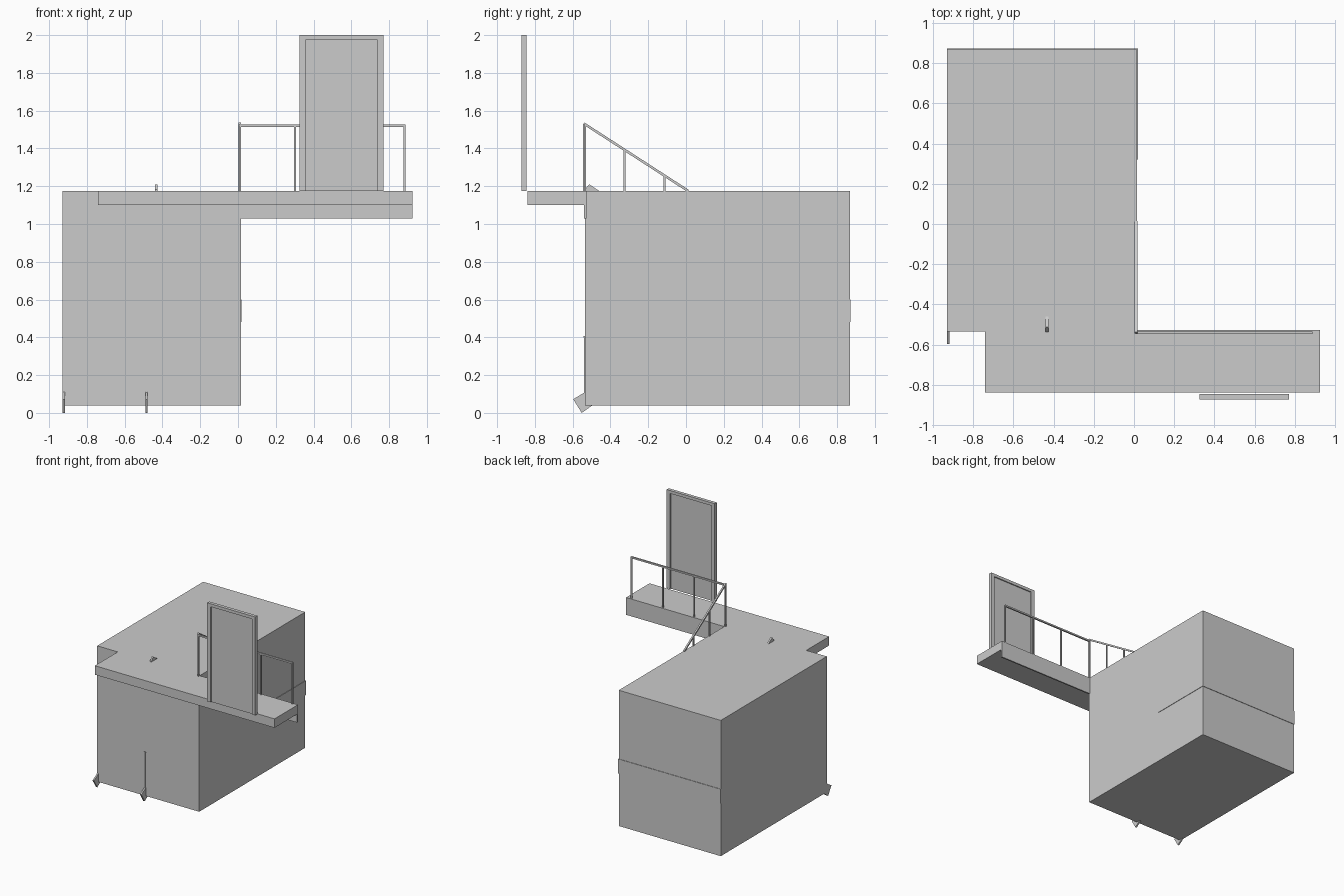
import bpy, bmesh
from mathutils import Vector

if "Cube" in bpy.data.objects:
    bpy.data.objects.remove(bpy.data.objects["Cube"])


def mesh_object(name, bm):
    bmesh.ops.recalc_face_normals(bm, faces=bm.faces)
    me = bpy.data.meshes.new(name)
    bm.to_mesh(me)
    bm.free()
    ob = bpy.data.objects.new(name, me)
    bpy.context.collection.objects.link(ob)
    return ob


def prism(name, profile, start, depth):
    """Extrude a closed profile of 3D points along depth."""
    bm = bmesh.new()
    face = bm.faces.new([bm.verts.new(Vector(p) + Vector(start)) for p in profile])
    new = bmesh.ops.extrude_face_region(bm, geom=[face])["geom"]
    bmesh.ops.translate(bm, vec=depth,
                        verts=[v for v in new if isinstance(v, bmesh.types.BMVert)])
    return mesh_object(name, bm)


def box(name, x, y, z):
    pts = [(x[0], y[0], 0), (x[1], y[0], 0), (x[1], y[1], 0), (x[0], y[1], 0)]
    return prism(name, pts, (0, 0, z[0]), (0, 0, z[1] - z[0]))


def bar(name, a, b, width):
    """Square bar between two points."""
    a, b = Vector(a), Vector(b)
    d = b - a
    bm = bmesh.new()
    bmesh.ops.create_cube(bm, size=1)
    bmesh.ops.scale(bm, vec=(width, width, d.length), verts=bm.verts)
    bm.transform(d.to_track_quat('Z', 'Y').to_matrix().to_4x4())
    bmesh.ops.translate(bm, vec=(a + b) / 2, verts=bm.verts)
    return mesh_object(name, bm)


TOP = 1.175

# Main block and walkway slab
box("main_block", (-0.93, 0.015), (-0.535, 0.868), (0.038, TOP))
box("walkway_slab", (-0.74, 0.925), (-0.838, -0.535), (1.10, TOP))
box("walkway_beam", (0.015, 0.925), (-0.54, -0.528), (1.03, TOP))

# Thin band around the rear corner
box("band_back", (-0.93, 0.019), (0.868, 0.872), (0.48, 0.60))
box("band_side", (0.015, 0.019), (0.32, 0.868), (0.48, 0.60))

# Door: recessed panel in a frame
DY = (-0.872, -0.844)
box("door_panel", (0.357, 0.738), (-0.863, -0.853), (TOP, 1.975))
box("door_jamb_left", (0.325, 0.357), DY, (TOP, 1.975))
box("door_jamb_right", (0.738, 0.77), DY, (TOP, 1.975))
box("door_header", (0.325, 0.77), DY, (1.975, 2.0))

# Level railing along the walkway
RY = -0.54
bar("walkway_handrail", (0.008, RY, 1.519), (0.886, RY, 1.519), 0.013)
for i in range(4):
    x = 0.012 + i * 0.29
    bar("walkway_post", (x, RY, TOP), (x, RY, 1.519), 0.01)

# Sloping railing down to the block top
bar("sloping_handrail", (0.01, -0.541, 1.532), (0.01, 0.012, TOP), 0.013)
for y in (-0.535, -0.325, -0.113):
    bar("sloping_post", (0.01, y, TOP), (0.01, y, 1.532 - (y + 0.541) * 0.645), 0.01)

# Tilted brackets at the bottom and top of the front face
low = [(0, -0.535, 0.11), (0, -0.597, 0.072), (0, -0.552, 0.0), (0, -0.498, 0.038),
       (0, -0.52, 0.085)]
high = [(0, -0.538, 1.165), (0, -0.536, 1.183), (0, -0.512, 1.21), (0, -0.46, 1.175),
        (0, -0.48, 1.15)]
for x in (-0.93, -0.491):
    prism("low_bracket", low, (x, 0, 0), (0.013, 0, 0))
prism("top_bracket", high, (-0.44, 0, 0), (0.014, 0, 0))

# Slim rod on the front face
bar("front_rod", (-0.485, -0.536, 0.04), (-0.485, -0.536, 0.40), 0.006)
bar("rod_tip", (-0.485, -0.536, 0.40), (-0.485, -0.536, 0.408), 0.012)
